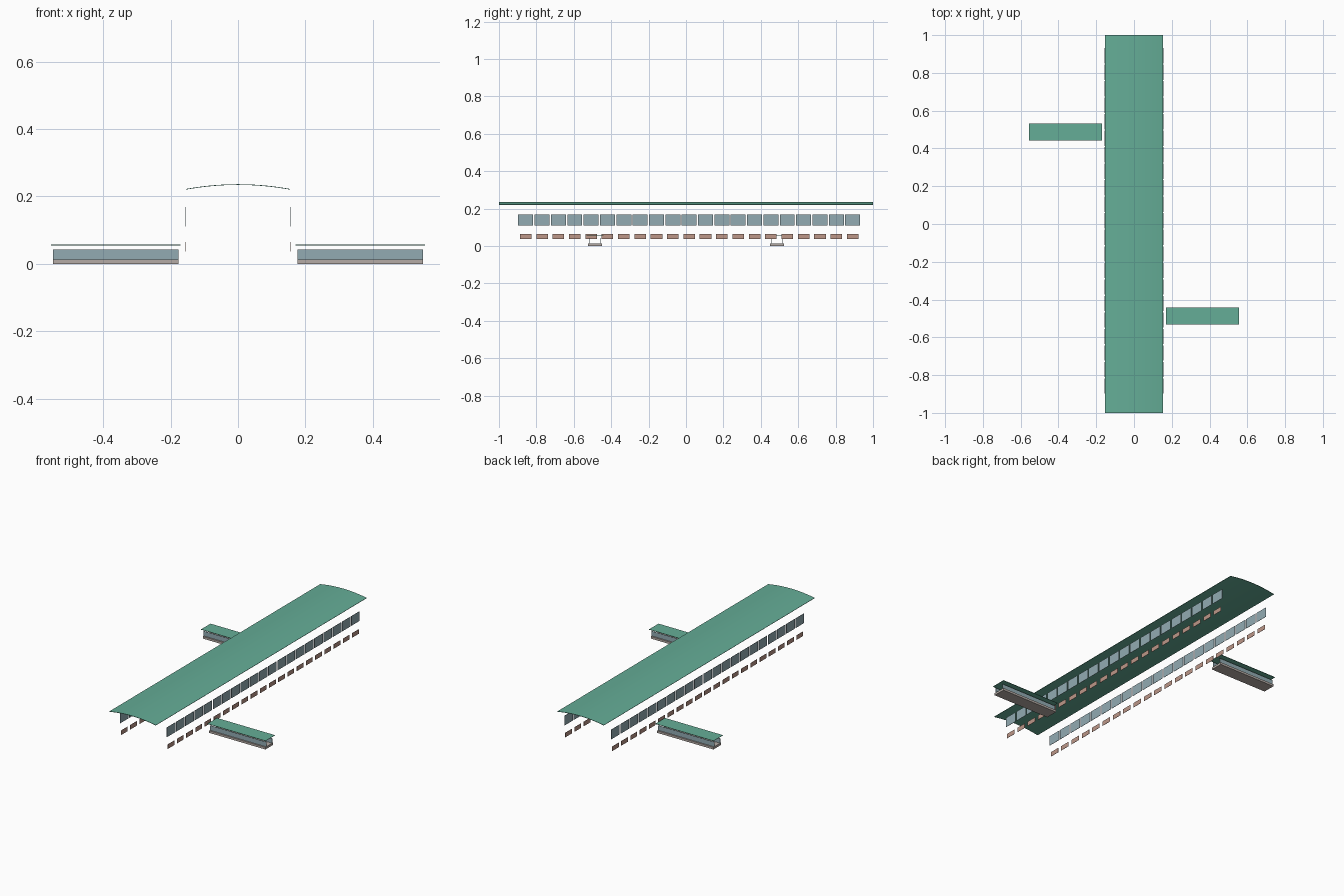
import bpy, bmesh, math

if "Cube" in bpy.data.objects:
    bpy.data.objects.remove(bpy.data.objects["Cube"])


def material(name, rgb):
    m = bpy.data.materials.new(name)
    m.diffuse_color = (*rgb, 1)
    m.use_nodes = True
    m.node_tree.nodes["Principled BSDF"].inputs["Base Color"].default_value = m.diffuse_color
    return m


GREEN = material("copper_green", (0.13, 0.42, 0.31))
GLASS = material("blue_grey_glass", (0.29, 0.41, 0.45))
BRICK = material("pale_brick", (0.51, 0.31, 0.25))
STONE = material("warm_grey_stone", (0.46, 0.41, 0.38))


def new_object(name, bm, mat):
    mesh = bpy.data.meshes.new(name)
    bmesh.ops.recalc_face_normals(bm, faces=bm.faces)
    bm.to_mesh(mesh)
    bm.free()
    mesh.materials.append(mat)
    ob = bpy.data.objects.new(name, mesh)
    bpy.context.collection.objects.link(ob)
    return ob


def add_box(bm, x, y, z):
    """Box from (min, max) ranges on each axis."""
    verts = bmesh.ops.create_cube(bm, size=1)["verts"]
    for v in verts:
        for i, (a, b) in enumerate((x, y, z)):
            v.co[i] = (a + b) / 2 + v.co[i] * (b - a)


def box(name, x, y, z, mat):
    bm = bmesh.new()
    add_box(bm, x, y, z)
    return new_object(name, bm, mat)


# Long shallow vaulted roof: a thin arc swept along y
HALF, RISE, EDGE_Z, THICK, N = 0.1545, 0.014, 0.222, 0.002, 16
radius = (HALF ** 2 + RISE ** 2) / (2 * RISE)
sweep = math.asin(HALF / radius)
profile = []
for r, order in ((radius, 1), (radius - THICK, -1)):
    for i in range(N + 1):
        a = order * sweep * (2 * i / N - 1)
        profile.append((r * math.sin(a), EDGE_Z + RISE - radius + r * math.cos(a)))
bm = bmesh.new()
front = bm.faces.new([bm.verts.new((x, -1, z)) for x, z in profile])
extruded = bmesh.ops.extrude_face_region(bm, geom=[front], use_keep_orig=True)["geom"]
for v in extruded:
    if isinstance(v, bmesh.types.BMVert):
        v.co.y = 1
roof = new_object("vaulted_roof", bm, GREEN)
bpy.context.view_layer.objects.active = roof
roof.select_set(True)
bpy.ops.object.shade_smooth_by_angle(angle=math.radians(30))

# Rows of tall windows and low brick panels along both long sides
COUNT, PITCH, FIRST = 21, 0.0874, -0.857
for side, label in ((-1, "left"), (1, "right")):
    for name, half, z, mat in (("windows", 0.040, (0.111, 0.169), GLASS),
                               ("low_panels", 0.031, (0.037, 0.064), BRICK)):
        bm = bmesh.new()
        for i in range(COUNT):
            y = FIRST + i * PITCH
            x = sorted((side * 0.1545, side * 0.156))
            add_box(bm, x, (y - half, y + half), z)
        new_object(f"{label}_{name}", bm, mat)

# Side wings: base slab, two glass walls with open ends, floating flat roof
for side, label in ((-1, "left"), (1, "right")):
    y = -side * 0.487
    inner = sorted((side * 0.176, side * 0.549))
    outer = sorted((side * 0.170, side * 0.555))
    box(f"{label}_wing_base", inner, (y - 0.037, y + 0.037), (0, 0.013), STONE)
    for s, end in ((-1, "front"), (1, "back")):
        wall = sorted((y + s * 0.0275, y + s * 0.029))
        box(f"{label}_wing_{end}_glass", inner, wall, (0.013, 0.042), GLASS)
    box(f"{label}_wing_roof", outer, (y - 0.045, y + 0.045), (0.0545, 0.0565), GREEN)
